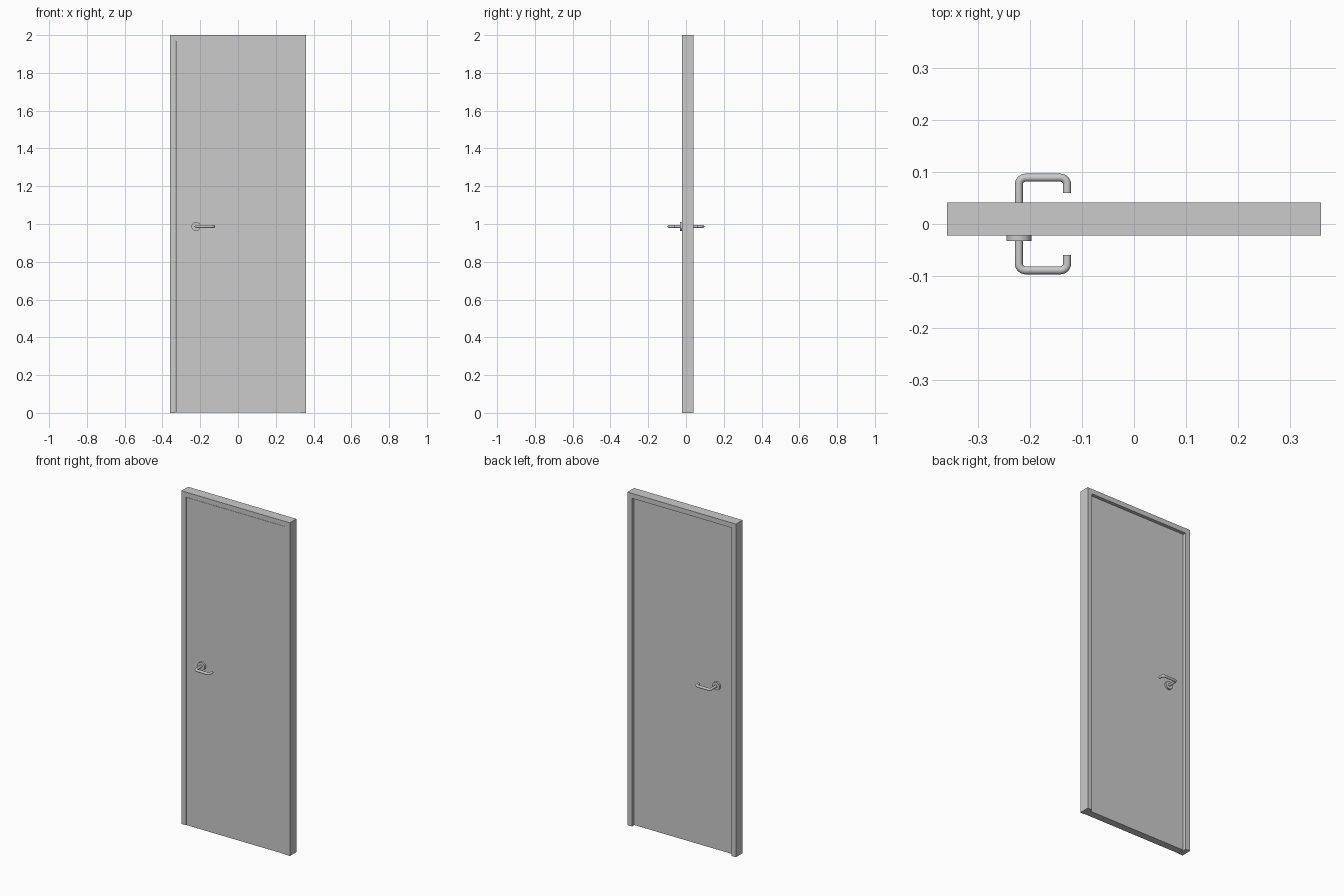
import bpy, bmesh, math
from mathutils import Vector

if "Cube" in bpy.data.objects:
    bpy.data.objects.remove(bpy.data.objects["Cube"])

W, T, H = 0.36, 0.03, 2.0          # half width, frame thickness, height
FRONT, BACK = -0.022, 0.041        # frame depth; the leaf is flush in front
HX, HZ = -0.222, 0.987             # handle axis


def extrude_profile(name, pts, y0, y1):
    """Extrude an x-z outline from y0 to y1."""
    bm = bmesh.new()
    face = bm.faces.new([bm.verts.new((x, y0, z)) for x, z in pts])
    out = bmesh.ops.extrude_face_region(bm, geom=[face])["geom"]
    verts = [g for g in out if isinstance(g, bmesh.types.BMVert)]
    bmesh.ops.translate(bm, verts=verts, vec=(0, y1 - y0, 0))
    bmesh.ops.recalc_face_normals(bm, faces=bm.faces)
    mesh = bpy.data.meshes.new(name)
    bm.to_mesh(mesh)
    bm.free()
    ob = bpy.data.objects.new(name, mesh)
    bpy.context.collection.objects.link(ob)
    return ob


def finish(ob):
    """Smooth shading plus a mirrored copy on the back of the door."""
    bpy.ops.object.select_all(action='DESELECT')
    ob.select_set(True)
    bpy.context.view_layer.objects.active = ob
    bpy.ops.object.transform_apply(location=True, rotation=True, scale=True)
    bpy.ops.object.shade_smooth_by_angle(angle=math.radians(40))
    mirror = ob.modifiers.new("back_copy", 'MIRROR')
    mirror.use_axis = (False, True, False)


# Frame: two jambs and a head, open at the bottom
i = W - T
extrude_profile("door_frame", [(-W, 0), (-W, H), (W, H), (W, 0),
                               (i, 0), (i, H - T), (-i, H - T), (-i, 0)], FRONT, BACK)

# Leaf: narrow gap on the latch side and below
extrude_profile("door_leaf", [(-i + 0.002, 0.002), (-i + 0.002, H - T - 0.001),
                              (i, H - T - 0.001), (i, 0.002)], FRONT, -FRONT)

# Round rosettes
bpy.ops.mesh.primitive_cylinder_add(vertices=40, radius=0.024, depth=0.011,
                                    location=(HX, FRONT - 0.0055, HZ),
                                    rotation=(math.pi / 2, 0, 0))
rosette = bpy.context.object
rosette.name = "handle_rosette"
finish(rosette)

# Lever handles: a round bar bent twice
R, Y, X2 = 0.013, -0.0893, -0.129
path = [Vector((HX, FRONT, HZ))]
for cx, start in ((HX + R, math.pi), (X2 - R, 1.5 * math.pi)):
    for k in range(9):
        a = start + k / 8 * math.pi / 2
        path.append(Vector((cx + R * math.cos(a), Y + R + R * math.sin(a), HZ)))
path.append(Vector((X2, -0.06, HZ)))

curve = bpy.data.curves.new("lever_handle", 'CURVE')
curve.dimensions = '3D'
curve.bevel_depth = 0.0077
curve.bevel_resolution = 6
curve.use_fill_caps = True
spline = curve.splines.new('POLY')
spline.points.add(len(path) - 1)
for p, co in zip(spline.points, path):
    p.co = (*co, 1)
lever = bpy.data.objects.new("lever_handle", curve)
bpy.context.collection.objects.link(lever)
bpy.ops.object.select_all(action='DESELECT')
lever.select_set(True)
bpy.context.view_layer.objects.active = lever
bpy.ops.object.convert(target='MESH')
finish(bpy.context.object)
